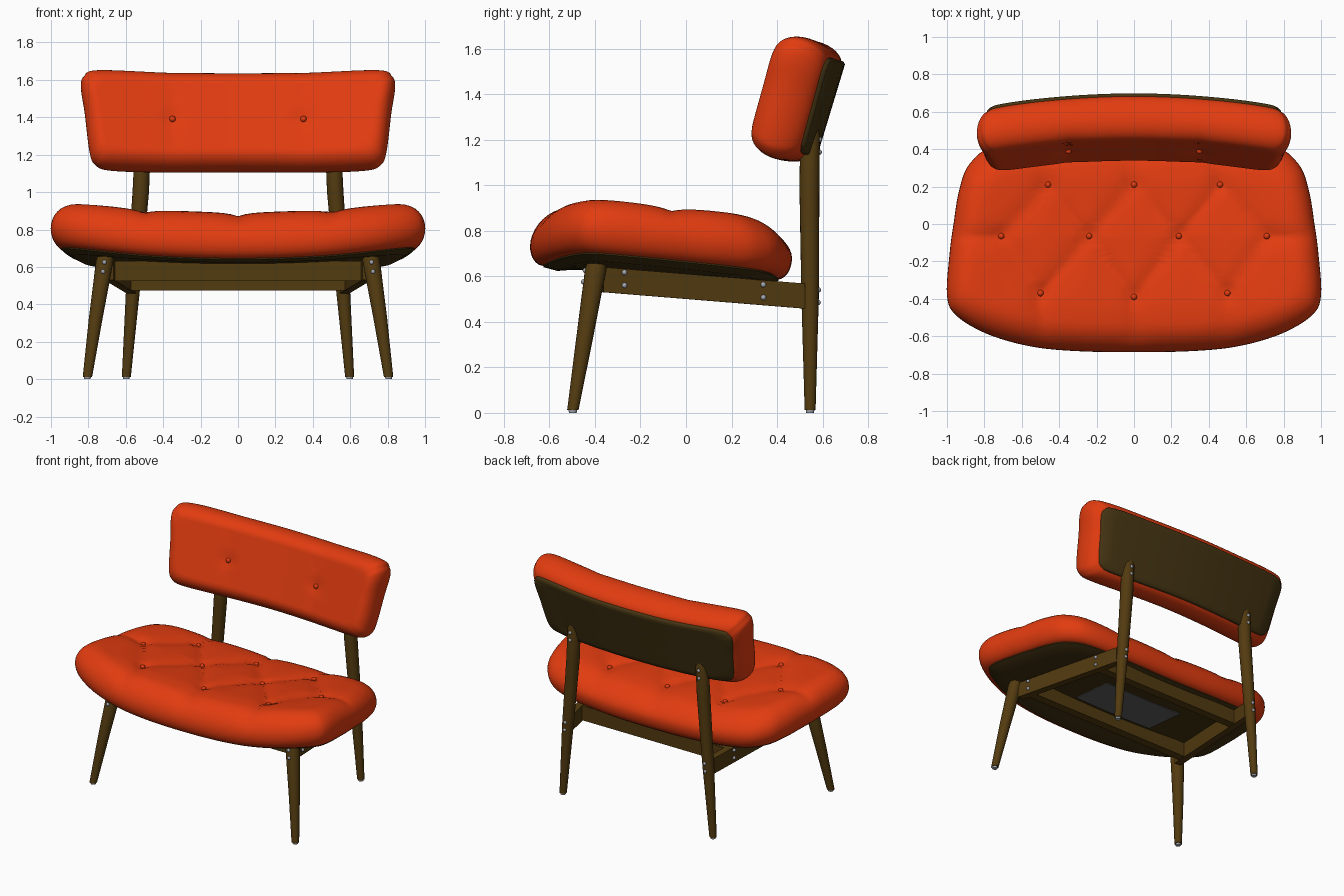
import bpy, bmesh, math
from mathutils import Vector

if "Cube" in bpy.data.objects:
    bpy.data.objects.remove(bpy.data.objects["Cube"])


def mat(name, rgb):
    m = bpy.data.materials.new(name)
    m.diffuse_color = (*rgb, 1)
    m.use_nodes = True
    m.node_tree.nodes["Principled BSDF"].inputs["Base Color"].default_value = m.diffuse_color
    return m


RED = mat("red_fabric", (0.76, 0.045, 0.005))
WOOD = mat("brown_wood", (0.085, 0.043, 0.005))
PANEL = mat("dark_board", (0.058, 0.034, 0.006))
METAL = mat("screw_grey", (0.36, 0.38, 0.42))
GREY = mat("base_cloth_grey", (0.12, 0.12, 0.12))


def finish(bm, name, m, angle=40):
    bmesh.ops.recalc_face_normals(bm, faces=bm.faces)
    me = bpy.data.meshes.new(name)
    bm.to_mesh(me)
    bm.free()
    me.materials.append(m)
    ob = bpy.data.objects.new(name, me)
    bpy.context.collection.objects.link(ob)
    bpy.ops.object.select_all(action='DESELECT')
    ob.select_set(True)
    bpy.context.view_layer.objects.active = ob
    bpy.ops.object.shade_smooth_by_angle(angle=math.radians(angle))
    return ob


def outline(half, n=6):
    """Smooth closed loop through a half outline and its mirror image."""
    pts = half + [(-x, y) for x, y in half[-2:0:-1]]
    out, k = [], len(pts)
    for i in range(k):
        a, b, c, d = (Vector(pts[(i + j) % k]) for j in (-1, 0, 1, 2))
        for s in range(n):
            t = s / n
            out.append(0.5 * (2 * b + (c - a) * t + (2 * a - 5 * b + 4 * c - d) * t * t
                              + (3 * b - a - 3 * c + d) * t ** 3))
    return out


def skin(bm, rings):
    rings = [[bm.verts.new(p) for p in r] for r in rings]
    n = len(rings[0])
    for a, b in zip(rings, rings[1:]):
        for i in range(n):
            bm.faces.new((a[i], a[(i + 1) % n], b[(i + 1) % n], b[i]))
    bm.faces.new(rings[0])
    bm.faces.new(rings[-1])


def pad(name, loop, profile, place, m, inner=24):
    """Skin rings (inset, height) of an outline, closed by shrinking rings top and bottom."""
    hx = max(p.x for p in loop)
    lo, hi = min(p.y for p in loop), max(p.y for p in loop)
    cy, hy = (lo + hi) / 2, (hi - lo) / 2
    steps = [1 - i / inner for i in range(1, inner)] + [0.01]
    rows = [(*profile[0], s) for s in reversed(steps)]
    rows += [(d, h, 1) for d, h in profile]
    rows += [(*profile[-1], s) for s in steps]
    bm = bmesh.new()
    skin(bm, [[place(p.x * (1 - d / hx) * s, cy + (p.y - cy) * (1 - d / hy) * s, h)
               for p in loop] for d, h, s in rows])
    return finish(bm, name, m, 60)


def cushion_profile(top, mid, r_top, r_bot, n=9):
    q = [math.pi / 2 * i / n for i in range(n + 1)]
    up = [(r_top * (1 - math.sin(t)), mid + (top - mid) * math.cos(t)) for t in q]
    down = [(r_bot * (1 - math.cos(t)), mid - mid * math.sin(t)) for t in q[1:]]
    return up + down


def seg_dist(p, a, b):
    t = max(0, min(1, (p - a).dot(b - a) / (b - a).length_squared))
    return (p - a - (b - a) * t).length


def tuft(x, y, buttons, lines, deep, crease):
    p = Vector((x, y))
    db = min((p - b).length for b in buttons)
    dl = min(seg_dist(p, a, b) for a, b in lines)
    return deep * math.exp(-(db / 0.05) ** 2) + crease * math.exp(-dl / 0.06)


def bead(name, pos, r, m):
    bm = bmesh.new()
    bmesh.ops.create_uvsphere(bm, u_segments=12, v_segments=8, radius=r)
    bmesh.ops.translate(bm, verts=bm.verts, vec=pos)
    finish(bm, name, m)


# Seat: diamond tufted cushion on a curved board
V = lambda x, y: Vector((x, y))
rear = [V(x, 0.21) for x in (-0.46, 0, 0.46)]
middle = [V(x, -0.065) for x in (-0.71, -0.24, 0.24, 0.71)]
front = [V(-0.5, -0.37), V(0, -0.39), V(0.5, -0.37)]
seat_buttons = rear + middle + front
seat_lines = [(a, b) for a in middle for b in rear + front if abs(a.x - b.x) < 0.35]
seat_lines += [(b, V(b.x, -0.62)) for b in front] + [(b, V(b.x, 0.42)) for b in rear]
seat_lines += [(b, V(b.x * 1.3, b.y)) for b in (middle[0], middle[-1])]
SEAT_T = 0.235


def seat_place(x, y, h):
    w = max(0, (h - 0.1) / (SEAT_T - 0.1))
    dip = w * tuft(x, y, seat_buttons, seat_lines, 0.014, 0.022) if w else 0
    z = 0.62 - 0.088 * y + 0.055 * x * x - 0.6 * max(0, -0.4 - y) ** 2
    z -= w * 0.5 * max(0, y - 0.2) ** 2
    return (x, y, z + h + w * 0.012 * x * x - dip)


seat_loop = outline([(0, -0.685), (0.3, -0.68), (0.55, -0.655), (0.78, -0.59), (0.95, -0.49),
                     (1.0, -0.38), (0.985, -0.15), (0.965, 0.0), (0.935, 0.18), (0.88, 0.32),
                     (0.74, 0.42), (0.4, 0.46), (0, 0.465)])
pad("seat_cushion", seat_loop, cushion_profile(SEAT_T, 0.1, 0.15, 0.07), seat_place, RED)
board = [(0.06, 0.02), (0.06, -0.005), (0.12, -0.03)]
pad("seat_board", seat_loop, board, seat_place, PANEL, 8)
for b in seat_buttons:
    bead("seat_button", seat_place(b.x, b.y, SEAT_T + 0.004), 0.017, RED)

# Grey cloth panel under the seat
bm = bmesh.new()
bmesh.ops.create_grid(bm, x_segments=8, y_segments=4, size=1)
for v in bm.verts:
    v.co = seat_place(v.co.x * 0.32, -0.06 + v.co.y * 0.16, -0.034)
bmesh.ops.solidify(bm, geom=bm.faces[:], thickness=0.005)
finish(bm, "under_seat_panel", GREY)

# Backrest: curved, leaning cushion with a board behind
BACK_T = 0.24
back_buttons = [V(-0.35, -0.015), V(0.35, -0.015)]
back_lines = [(V(b.x, -0.3), V(b.x, 0.3)) for b in back_buttons]


def back_place(x, v, h):
    w = max(0, (h - 0.12) / (BACK_T - 0.12))
    dip = w * tuft(x, v, back_buttons, back_lines, 0.01, 0.008) if w else 0
    n = 0.12 - h + dip
    return (x, 0.51 + 0.29 * v + 0.956 * n - 0.12 * x * x, 1.375 + 0.956 * v - 0.29 * n)


back_loop = outline([(0, -0.275), (0.4, -0.275), (0.68, -0.265), (0.765, -0.235), (0.795, -0.16),
                     (0.82, 0.05), (0.84, 0.19), (0.825, 0.25), (0.75, 0.283), (0.37, 0.268),
                     (0, 0.265)])
pad("backrest_cushion", back_loop, cushion_profile(BACK_T, 0.12, 0.09, 0.075), back_place, RED)
pad("backrest_board", back_loop, [(0.055, 0.03), (0.055, -0.005), (0.065, -0.015)],
    back_place, PANEL, 8)
for b in back_buttons:
    bead("backrest_button", back_place(b.x, b.y, BACK_T + 0.004), 0.017, RED)


# Legs, rails, feet and screws
def turned(name, path, m, n=20):
    bm = bmesh.new()
    skin(bm, [[(x + r * math.cos(math.tau * i / n), y + r * math.sin(math.tau * i / n), z)
               for i in range(n)] for x, y, z, r in path])
    finish(bm, name, m)


def rail(name, a, b, thick, height):
    a, b = Vector(a), Vector(b)
    side = (b - a).cross(Vector((0, 0, 1))).normalized() * thick / 2
    up = Vector((0, 0, height / 2))
    bm = bmesh.new()
    skin(bm, [[p + side + up, p - side + up, p - side - up, p + side - up] for p in (a, b)])
    finish(bm, name, WOOD, 20)


front_path = [(0.805, -0.497, 0.012, 0.025), (0.76, -0.445, 0.33, 0.037),
              (0.712, -0.396, 0.635, 0.047), (0.71, -0.394, 0.655, 0.042)]
back_path = [(0.597, 0.545, 0.012, 0.024), (0.56, 0.545, 0.5, 0.038), (0.52, 0.542, 1.0, 0.044),
             (0.51, 0.545, 1.22, 0.043), (0.507, 0.545, 1.255, 0.035), (0.505, 0.545, 1.265, 0.015)]
for s in (-1, 1):
    for name, path in (("front", front_path), ("back", back_path)):
        turned(name + "_leg", [(s * x, y, z, r) for x, y, z, r in path], WOOD)
        x, y = s * path[0][0], path[0][1]
        turned(name + "_foot", [(x, y, 0, 0.017), (x, y, 0.014, 0.019)], METAL)
    rail("side_rail", (s * 0.69, -0.365, 0.585), (s * 0.57, 0.52, 0.513), 0.05, 0.11)
    screws = [(0.714, -0.442, 0.625), (0.722, -0.449, 0.575)]
    screws += [(0.704, -0.27, 0.617), (0.704, -0.27, 0.56), (0.621, 0.34, 0.563), (0.621, 0.34, 0.507)]
    screws += [(0.555, 0.581, 0.54), (0.56, 0.58, 0.485), (0.512, 0.585, 1.2), (0.514, 0.585, 1.145)]
    for x, y, z in screws:
        bead("screw", (s * x, y, z), 0.012, METAL)
rail("front_rail", (-0.67, -0.28, 0.578), (0.67, -0.28, 0.578), 0.06, 0.105)
rail("rear_rail", (-0.58, 0.345, 0.527), (0.58, 0.345, 0.527), 0.06, 0.105)
